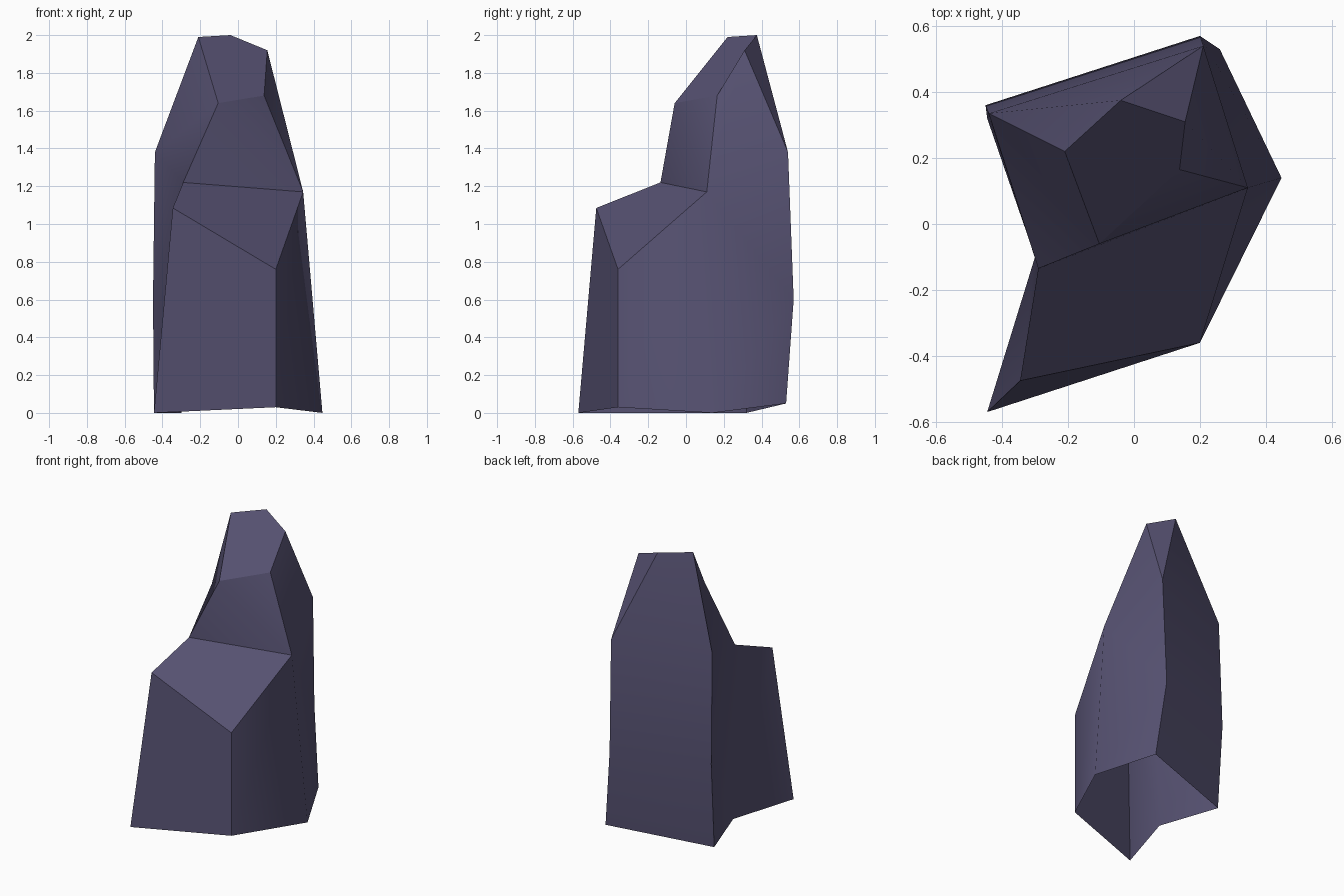
import bpy, bmesh

if "Cube" in bpy.data.objects:
    bpy.data.objects.remove(bpy.data.objects["Cube"])

# Corner points of the rock shard, one letter each
P = {
    # ground ring
    'G': (-0.445, -0.57, 0.0), 'F': (0.20, -0.36, 0.03), 'D': (0.447, 0.14, 0.0),
    'C': (0.26, 0.53, 0.05), 'A': (-0.445, 0.32, 0.0), 'J': (-0.30, -0.10, 0.0),
    # front ledge
    'H': (-0.345, -0.475, 1.085), 'f': (0.20, -0.36, 0.76),
    'E': (0.345, 0.11, 1.17), 'I': (-0.29, -0.135, 1.22),
    # back wall, middle and shoulder
    'a': (-0.45, 0.36, 0.60), 'B': (0.20, 0.57, 0.60),
    's': (-0.44, 0.335, 1.38), 'b': (0.21, 0.54, 1.38),
    # peak
    'K': (-0.105, -0.06, 1.64), 'L': (0.138, 0.165, 1.68),
    'M': (0.155, 0.31, 1.92), 'N': (-0.04, 0.375, 2.0), 'O': (-0.21, 0.22, 1.99),
}

# Faces as letter loops; the underside is open
FACES = [
    'GFfH', 'FDEf', 'HfEI',            # front block and ledge
    'IEK', 'KEL', 'KLMNO',             # upper front
    'DCBE', 'EBb', 'EbML', 'MbN',      # right side
    'NbsO', 'bBas', 'BCAa',            # back wall
    'AJa', 'aJIs', 'sIKO', 'JGHI',     # left side
]

# Edges that stay soft; every other edge is a hard crease
SOFT = {frozenset(e) for e in
        ('ED', 'EB', 'Eb', 'EK', 'IJ', 'aJ', 'sI', 'aB', 'sb')}

bm = bmesh.new()
verts = {k: bm.verts.new(co) for k, co in P.items()}
names = {v: k for k, v in verts.items()}
for loop in FACES:
    bm.faces.new([verts[c] for c in loop]).smooth = True
for e in bm.edges:
    e.smooth = frozenset(names[v] for v in e.verts) in SOFT

mesh = bpy.data.meshes.new("rock_shard")
bm.to_mesh(mesh)
bm.free()

# Single purple-grey stone colour
stone = bpy.data.materials.new("purple_grey_stone")
stone.diffuse_color = (0.095, 0.085, 0.17, 1.0)
stone.use_nodes = True
stone.node_tree.nodes["Principled BSDF"].inputs["Base Color"].default_value = stone.diffuse_color
mesh.materials.append(stone)

rock = bpy.data.objects.new("rock_shard", mesh)
bpy.context.collection.objects.link(rock)
